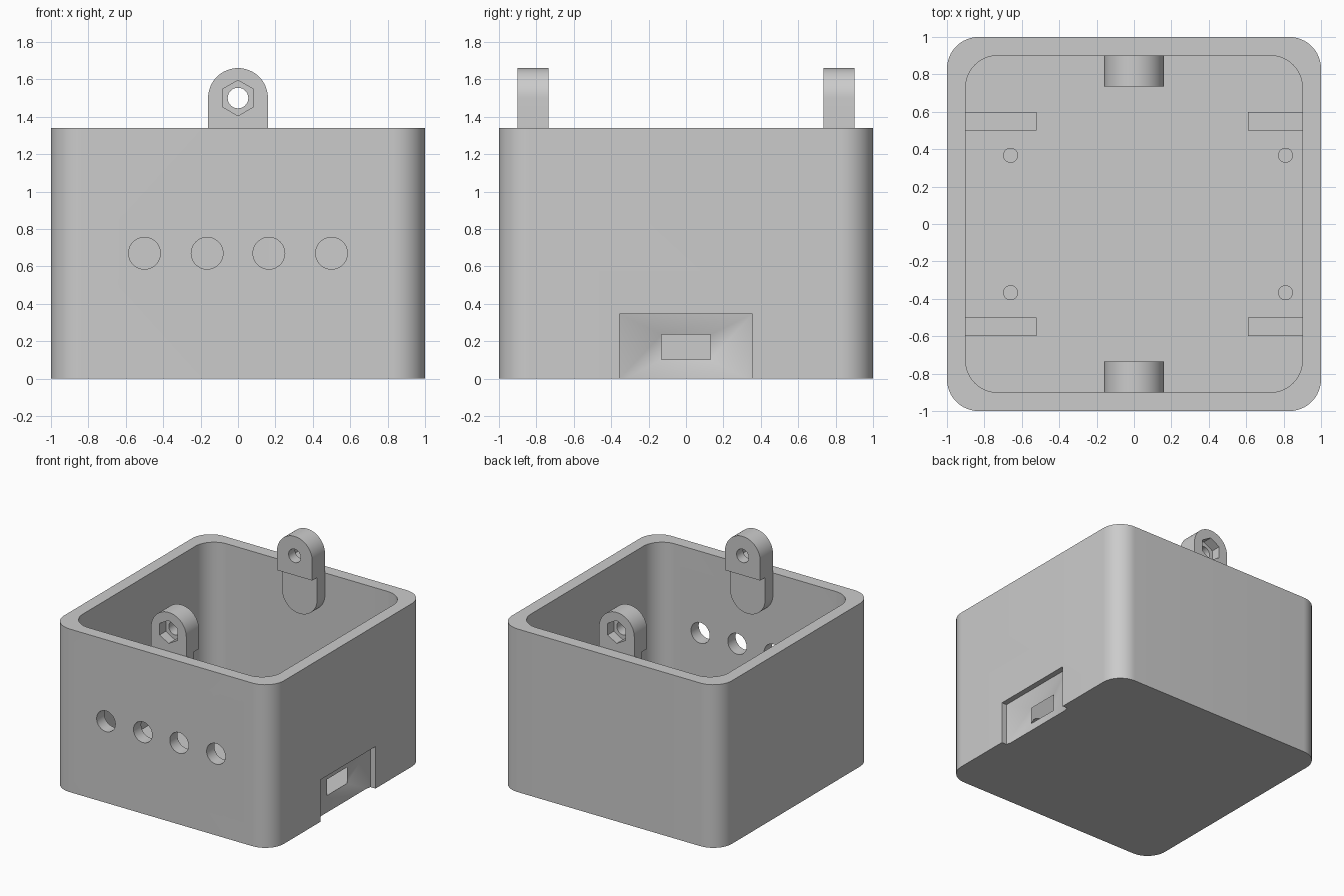
import bpy, bmesh, math
from mathutils import Vector

cube = bpy.data.objects.get("Cube")
if cube:
    bpy.data.objects.remove(cube, do_unlink=True)

GREY = (0.6, 0.6, 0.6, 1.0)
plastic = bpy.data.materials.new("grey plastic")
plastic.use_nodes = True
plastic.diffuse_color = GREY
plastic.node_tree.nodes["Principled BSDF"].inputs["Base Color"].default_value = GREY

HEIGHT, FLOOR, INNER, RADIUS = 1.34, 0.10, 0.90, 0.17
LUG_R, BOLT_Z = 0.16, 1.50


def loft(name, rings):
    """Skin a list of equal-length rings and cap both ends."""
    bm = bmesh.new()
    loops = [[bm.verts.new(p) for p in ring] for ring in rings]
    n = len(loops[0])
    for a, b in zip(loops, loops[1:]):
        for i in range(n):
            j = (i + 1) % n
            bm.faces.new((a[i], a[j], b[j], b[i]))
    bm.faces.new(loops[0][::-1])
    bm.faces.new(loops[-1])
    bmesh.ops.recalc_face_normals(bm, faces=bm.faces)
    mesh = bpy.data.meshes.new(name)
    bm.to_mesh(mesh)
    bm.free()
    mesh.materials.append(plastic)
    ob = bpy.data.objects.new(name, mesh)
    bpy.context.collection.objects.link(ob)
    return ob


def prism(name, outline, lo, hi, axis="Z"):
    """Extrude a 2D outline along z (x, y) or along y (x, z)."""
    place = (lambda p, h: Vector((p[0], p[1], h))) if axis == "Z" else \
            (lambda p, h: Vector((p[0], h, p[1])))
    return loft(name, [[place(p, h) for p in outline] for h in (lo, hi)])


def arc(cx, cy, r, start, end, steps):
    angles = [math.radians(start + (end - start) * i / steps) for i in range(steps + 1)]
    return [(cx + r * math.cos(a), cy + r * math.sin(a)) for a in angles]


def circle(cx, cy, r, sides=40, start=0):
    return arc(cx, cy, r, start, start + 360, sides)[:-1]


def rect(x0, x1, y0, y1):
    return [(x0, y0), (x1, y0), (x1, y1), (x0, y1)]


def rounded_square(half, z):
    c = half - RADIUS
    pts = []
    for k, (sx, sy) in enumerate([(1, 1), (-1, 1), (-1, -1), (1, -1)]):
        pts += arc(sx * c, sy * c, RADIUS, 90 * k, 90 * k + 90, 16)
    return [Vector((x, y, z)) for x, y in pts]


def cut(target, cutters):
    bpy.context.view_layer.objects.active = target
    for c in cutters:
        mod = target.modifiers.new("cut", "BOOLEAN")
        mod.operation, mod.solver, mod.object = "DIFFERENCE", "EXACT", c
        bpy.ops.object.modifier_apply(modifier=mod.name)
        bpy.data.objects.remove(c, do_unlink=True)


def smooth(ob):
    bpy.ops.object.select_all(action="DESELECT")
    ob.select_set(True)
    bpy.context.view_layer.objects.active = ob
    bpy.ops.object.shade_smooth_by_angle(angle=math.radians(30))


# Open box: outer wall, rim, inner wall and floor in one skin
box = loft("box", [rounded_square(1, 0), rounded_square(1, HEIGHT),
                   rounded_square(INNER, HEIGHT), rounded_square(INNER, FLOOR)])

# Row of round holes through the front wall
cutters = [prism("front_hole_cutter", circle(x, 0.67, 0.085), -1.1, -0.8, "Y")
           for x in (-0.5, -0.165, 0.165, 0.5)]

# Plug recess: straight step, then a funnel down to the port
def port_ring(x, half, z0, z1):
    return [Vector((x, y, z)) for y, z in rect(-half, half, z0, z1)]

cutters.append(loft("port_cutter", [
    port_ring(1.1, 0.356, -0.02, 0.345), port_ring(0.955, 0.356, -0.02, 0.345),
    port_ring(0.9, 0.13, 0.102, 0.235), port_ring(0.85, 0.13, 0.102, 0.235)]))
cut(box, cutters)
smooth(box)

for side, s in (("front", -1), ("back", 1)):
    # Bolt lug standing above the rim, with a nut pocket on its outer face
    lug = prism(side + "_lug",
                arc(0, BOLT_Z, LUG_R, 0, 180, 32) + [(-LUG_R, HEIGHT), (LUG_R, HEIGHT)],
                s * 0.735, s * INNER, "Y")
    cut(lug, [prism("bolt_cutter", circle(0, BOLT_Z, 0.055), s * 0.6, s * 1.0, "Y"),
              prism("nut_cutter", circle(0, BOLT_Z, 0.095, 6, 30), s * 0.82, s * 1.0, "Y")])
    smooth(lug)

    # Thinner round-ended tab joining the lug to the inner wall
    smooth(prism(side + "_lug_tab",
                 arc(0, 1.16, LUG_R, 180, 360, 32) + [(LUG_R, HEIGHT), (-LUG_R, HEIGHT)],
                 s * 0.80, s * INNER, "Y"))

    # Board guide rails and locating pegs on the floor
    for hand, x0, x1, peg_x in (("right", -0.91, -0.52, -0.66), ("left", 0.61, 0.91, 0.81)):
        label = side + "_" + hand
        prism(label + "_rail", rect(x0, x1, s * 0.5, s * 0.6), FLOOR - 0.02, 0.2)
        smooth(prism(label + "_peg", circle(peg_x, s * 0.367, 0.04, 24), FLOOR - 0.02, 0.2))
